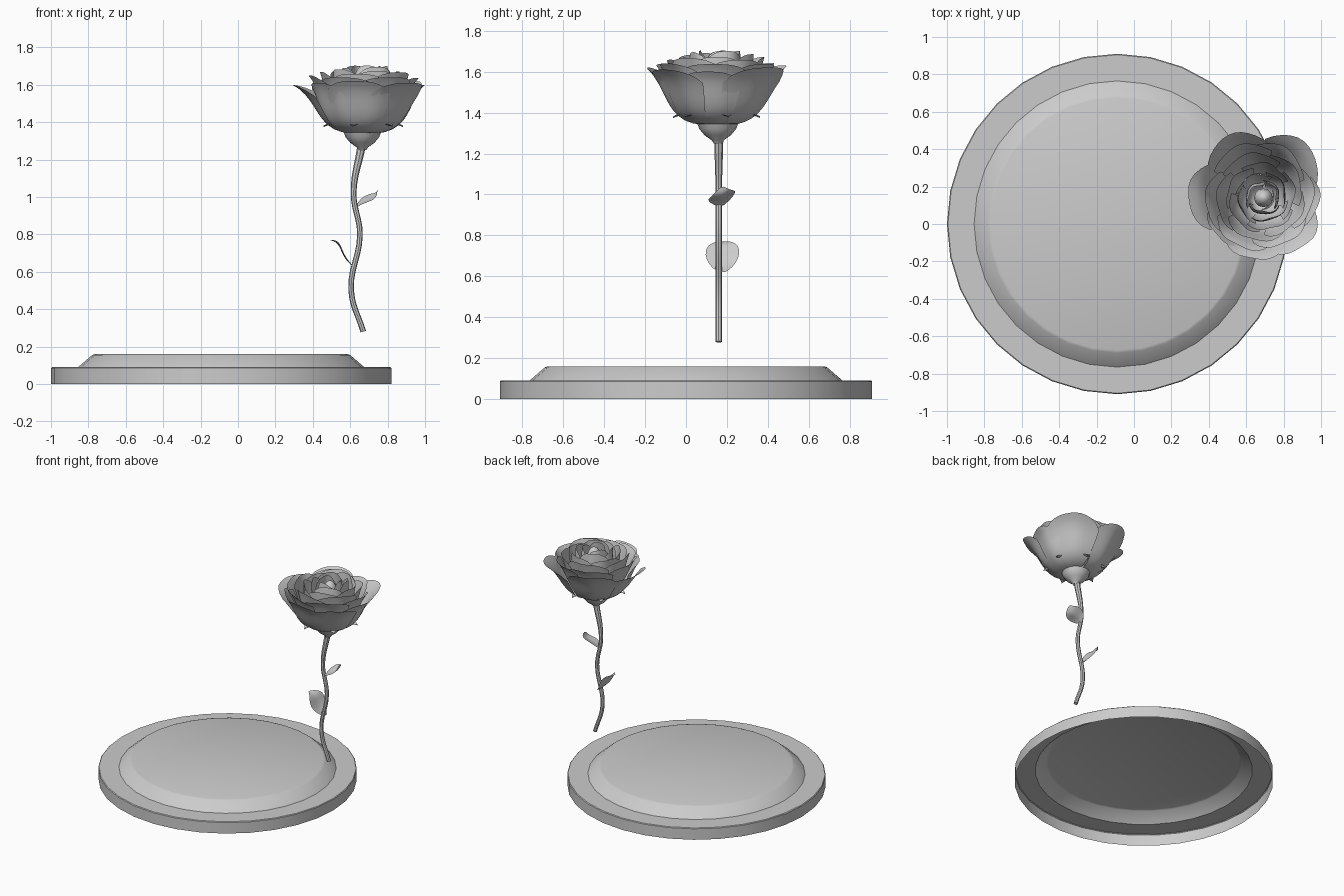
import bpy, math, random
from mathutils import Vector

if "Cube" in bpy.data.objects:
    bpy.data.objects.remove(bpy.data.objects["Cube"])

random.seed(4)
CX, CY = 0.67, 0.15   # rose axis


def finish(name, verts, faces, angle=40):
    me = bpy.data.meshes.new(name)
    me.from_pydata(verts, [], faces)
    me.update()
    ob = bpy.data.objects.new(name, me)
    bpy.context.collection.objects.link(ob)
    bpy.ops.object.select_all(action='DESELECT')
    ob.select_set(True)
    bpy.context.view_layer.objects.active = ob
    bpy.ops.object.shade_smooth_by_angle(angle=math.radians(angle))
    return ob


def lathe(name, profile, n, cx, cy, cap=False, angle=25):
    verts = [(cx + r * math.cos(2 * math.pi * i / n), cy + r * math.sin(2 * math.pi * i / n), z)
             for r, z in profile for i in range(n)]
    faces = [(k * n + i, k * n + (i + 1) % n, (k + 1) * n + (i + 1) % n, (k + 1) * n + i)
             for k in range(len(profile) - 1) for i in range(n)]
    if cap:
        faces.append(tuple(range((len(profile) - 1) * n, len(profile) * n)))
    return finish(name, verts, faces, angle)


def grid(name, fn, nu, nv, angle=60):
    """Sheet from fn(u, v), u in -1..1 across, v in 0..1 along."""
    verts = [fn(2 * i / nu - 1, j / nv) for j in range(nv + 1) for i in range(nu + 1)]
    w = nu + 1
    faces = [(j * w + i, j * w + i + 1, (j + 1) * w + i + 1, (j + 1) * w + i)
             for j in range(nv) for i in range(nu)]
    return finish(name, verts, faces, angle)


def bezier(pts, t):
    s = 1 - t
    b = (s ** 3, 3 * s * s * t, 3 * s * t * t, t ** 3)
    return sum((Vector(p) * k for p, k in zip(pts, b)), Vector([0] * len(pts[0])))


# Stepped base, a thin shell open underneath
lathe("base", [(0.91, 0), (0.91, 0.085), (0.905, 0.09), (0.765, 0.09), (0.69, 0.155), (0.675, 0.16)],
      32, -0.09, 0, cap=True)

# Curving stem
cu = bpy.data.curves.new("stem", 'CURVE')
cu.dimensions = '3D'
cu.bevel_depth = 0.015
cu.bevel_resolution = 2
cu.use_fill_caps = True
cu.resolution_u = 6
path = [(0.67, 0.28), (0.605, 0.5), (0.652, 0.8), (0.618, 1.02), (0.66, 1.27)]
sp = cu.splines.new('BEZIER')
sp.bezier_points.add(len(path) - 1)
for i, (p, (x, z)) in enumerate(zip(sp.bezier_points, path)):
    p.co = (x, 0.16, z)
    p.handle_left_type = p.handle_right_type = 'AUTO'
    p.radius = 1.5 if i == 4 else 1
stem = bpy.data.objects.new("stem", cu)
bpy.context.collection.objects.link(stem)
bpy.ops.object.select_all(action='DESELECT')
stem.select_set(True)
bpy.context.view_layer.objects.active = stem
bpy.ops.object.convert(target='MESH')
bpy.ops.object.shade_smooth_by_angle(angle=math.radians(40))

# Calyx cup under the flower
lathe("calyx", [(0.02, 1.25), (0.03, 1.265), (0.065, 1.29), (0.09, 1.32), (0.105, 1.36), (0.08, 1.38)],
      16, 0.665, 0.155, angle=60)

# Sepals spreading from the calyx
for k in range(6):
    a = math.radians(60 * k + 15)

    def sepal(u, v, a=a):
        r = 0.09 + 0.13 * v
        w = 0.045 * (1 - v) ** 0.6 * (0.75 + 0.8 * v) * u
        z = 1.35 + 0.035 * math.sin(v * 2.4) + 0.008 * u * u
        return (CX + r * math.cos(a) - w * math.sin(a), CY + r * math.sin(a) + w * math.cos(a), z)
    grid(f"sepal_{k}", sepal, 4, 6)


# Petals: a bent profile swept through an angle, with a rounded tip
def petal(name, ang, half, prof, cx, cy, drop=0.22, spiral=0.012):
    a0, h = math.radians(ang), math.radians(half)

    def fn(u, v):
        t = v * (1 - drop * abs(u) ** 3)
        r, z = bezier(prof, t)
        r += spiral * u * t + 0.006 * math.sin(5 * u + a0) * t
        # the sheet narrows towards its foot and its tip
        a = a0 + h * u * (0.85 + 0.3 * t - 0.25 * t ** 6)
        return (cx + r * math.cos(a), cy + r * math.sin(a), z)
    grid(name, fn, 12, 10)


# Outer petals: direction, half width, reach, tip height
outer = [(178, 36, 0.38, 1.60), (117, 36, 0.36, 1.63), (45, 38, 0.37, 1.62), (-8, 32, 0.32, 1.60),
         (-48, 34, 0.36, 1.61), (-98, 36, 0.34, 1.62), (-142, 30, 0.31, 1.61)]
for k, (a, h, r, z) in enumerate(outer):
    petal(f"outer_petal_{k}", a, h,
          [(0.06, 1.34), (0.26, 1.345), (0.235, 1.53), (r, z)], CX, CY)

# Inner rings: count, half width, tip radius, belly radius, tip height
rings = [(6, 38, 0.29, 0.22, 1.645), (5, 44, 0.235, 0.20, 1.665), (5, 46, 0.18, 0.17, 1.68),
         (4, 54, 0.125, 0.14, 1.695), (3, 65, 0.075, 0.10, 1.705)]
for j, (n, h, r, b, z) in enumerate(rings):
    f = j / 4
    for k in range(n):
        petal(f"inner_petal_{j}_{k}", 360 * k / n + 37 * j + random.uniform(-8, 8), h,
              [(0.04, 1.36), (b, 1.37), (b, 1.57), (r, z + random.uniform(-0.01, 0.008))],
              CX + 0.02 * f, CY - 0.01 * f, drop=0.15)

# Closed bud in the middle
lathe("bud", [(0.03, 1.45), (0.05, 1.55), (0.05, 1.62), (0.042, 1.66), (0.025, 1.685), (0.008, 1.695)],
      12, 0.692, 0.14, cap=True, angle=60)


# Leaves: path in x-z, half width across y, sideways tilt
def leaf(name, pts, width, yc, tilt):
    def fn(u, v):
        x, z = bezier(pts, v)
        w = width * (math.sin(math.pi * (0.04 + 0.93 * v ** 0.85)) ** 0.8) * u
        return (x, yc + w, z + tilt * w + 0.015 * abs(u) * math.sin(math.pi * v))
    grid(name, fn, 6, 10)


leaf("lower_leaf", [(0.628, 0.62), (0.53, 0.68), (0.57, 0.755), (0.49, 0.77)], 0.082, 0.178, 0.05)
leaf("upper_leaf", [(0.63, 0.945), (0.67, 0.99), (0.745, 0.965), (0.745, 1.035)], 0.065, 0.175, 0.3)
